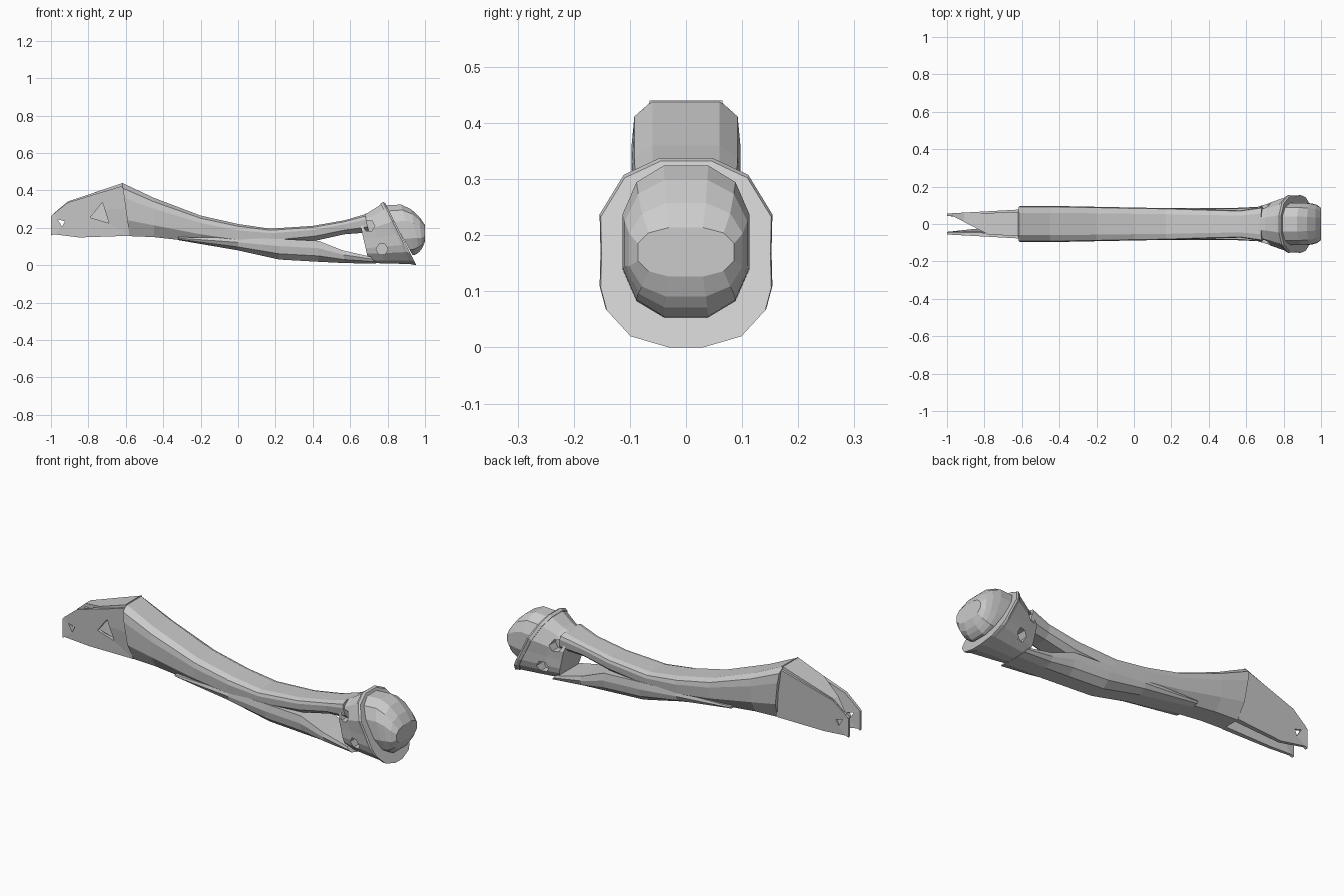
import bpy, bmesh, math

if "Cube" in bpy.data.objects:
    bpy.data.objects.remove(bpy.data.objects["Cube"])


def make(name, verts, faces):
    me = bpy.data.meshes.new(name)
    bm = bmesh.new()
    vs = [bm.verts.new(v) for v in verts]
    for f in faces:
        bm.faces.new([vs[i] for i in f])
    bmesh.ops.recalc_face_normals(bm, faces=bm.faces)
    bm.to_mesh(me)
    bm.free()
    ob = bpy.data.objects.new(name, me)
    bpy.context.collection.objects.link(ob)
    return ob


def loft(name, profile, stations):
    """Sweep a (u, v) profile; station = (top x, top z, bottom x, bottom z, half width)."""
    n, verts = len(profile), []
    for xt, zt, xb, zb, w in stations:
        verts += [(xb + (xt - xb) * v, u * w, zb + (zt - zb) * v) for u, v in profile]
    faces = [[k * n + i, k * n + (i + 1) % n, (k + 1) * n + (i + 1) % n, (k + 1) * n + i]
             for k in range(len(stations) - 1) for i in range(n)]
    faces += [list(range(n)), [len(verts) - n + i for i in range(n)]]
    return make(name, verts, faces)


def prism(name, pts, near, far):
    """Side-view outline (x, z) extruded between two y functions of (x, z)."""
    n = len(pts)
    verts = [(x, near(x, z), z) for x, z in pts] + [(x, far(x, z), z) for x, z in pts]
    faces = [[i, (i + 1) % n, n + (i + 1) % n, n + i] for i in range(n)]
    faces += [list(range(n)), list(range(n, 2 * n))]
    return make(name, verts, faces)


def mirror_profile(half):
    return half + [(-u, v) for u, v in reversed(half)]


def cut(ob, cutter):
    m = ob.modifiers.new("cut", 'BOOLEAN')
    m.operation, m.solver, m.object = 'DIFFERENCE', 'EXACT', cutter
    cutter.hide_render = True
    cutter.hide_viewport = True


# Curved upper beam
beam_profile = mirror_profile([(.55, 0), (.93, .3), (1, .72), (.95, .9), (.62, 1)])
loft("upper_beam", beam_profile, [
    (-.62, .44, -.58, .155, .097), (-.45, .36, -.45, .15, .097),
    (-.2, .265, -.2, .122, .092), (0, .22, 0, .10, .088),
    (.17, .195, .2, .108, .085), (.4, .21, .42, .132, .077),
    (.57, .24, .57, .165, .073), (.68, .272, .70, .175, .09)])

# Lower strut, joined to the beam ahead of the open window
strut_profile = mirror_profile([(.5, 0), (.9, .28), (1, .65), (.95, 1)])
loft("lower_strut", strut_profile, [
    (-.32, .15, -.32, .134, .082), (0, .145, 0, .079, .085),
    (.22, .14, .22, .03, .086), (.43, .13, .43, .018, .085),
    (.56, .079, .57, .011, .087), (.71, .045, .74, .008, .095)])

# Flared collar and slanted rim plate
rim_profile = mirror_profile([(.2, 0), (.65, .06), (.93, .2), (1, .32),
                              (.99, .5), (1, .7), (.72, .91), (.3, 1)])
collar = loft("collar", rim_profile, [
    (.645, .258, .70, .012, .092), (.70, .283, .79, .009, .114),
    (.765, .325, .93, .006, .145)])
loft("rim_plate", rim_profile, [
    (.762, .328, .925, .004, .147), (.775, .338, .94, .002, .154),
    (.787, .332, .953, .0, .152)])

# Faceted dome, nearly square-ended in plan, rounded in side view
dome_profile = [(1.04 * math.copysign(abs(math.cos(a)) ** .8, math.cos(a)),
                 .5 + .5 * math.copysign(abs(math.sin(a)) ** .8, math.sin(a)))
                for a in [2 * math.pi * (i + .5) / 12 for i in range(12)]]
loft("dome", dome_profile, [
    (.785, .323, .935, .05, .112), (.87, .328, .95, .052, .112),
    (.925, .302, .97, .068, .108), (.97, .26, .985, .088, .10),
    (1.0, .215, 1.0, .125, .085)])

# Screw recesses on both sides of the collar
for side in (-1, 1):
    for x, z in ((.70, .21), (.77, .085)):
        hole = [(x + .032 * math.cos(i * math.pi / 3), z + .032 * math.sin(i * math.pi / 3))
                for i in range(6)]
        cut(collar, prism("recess_cutter", hole,
                          lambda q, r, s=side: s * .06, lambda q, r, s=side: s * .2))

# Fork cheeks, left end, tucked inward along the bottom near the beam
cheek = [(-1, .158), (-.985, .165), (-.85, .148), (-.58, .157), (-.6, .3), (-.615, .425),
         (-.91, .335), (-.985, .275), (-1, .26)]
pocket = [(-.79, .255), (-.725, .335), (-.69, .225)]
tip_hole = [(-.965, .245), (-.925, .235), (-.94, .205)]


def outer(x, z):
    tuck = .02 if x > -.9 and z < .16 else 0
    return .056 + .055 * (x + 1) - tuck


for side, name in ((-1, "front_fork_cheek"), (1, "back_fork_cheek")):
    ob = prism(name, cheek, lambda x, z, s=side: s * outer(x, z),
               lambda x, z, s=side: s * (outer(x, z) - .014 - .03 * (x + 1)))
    for pts in [tip_hole] + ([pocket] if side < 0 else []):
        cut(ob, prism("fork_cutter", pts, lambda x, z, s=side: s * .005,
                      lambda x, z, s=side: s * .2))

# Sloping roof joining the cheeks, its free end cut diagonally
roof = [(-.615, .065, .44), (-.91, .054, .34), (-.985, .05, .277),
        (-.91, .012, .34), (-.78, -.056, .384), (-.615, -.065, .44)]
verts = roof + [(x, y, z - .02) for x, y, z in roof]
make("fork_roof", verts, [[0, 1, 3], [0, 3, 4, 5], [1, 2, 3], [6, 7, 9], [6, 9, 10, 11], [7, 8, 9]] +
     [[i, (i + 1) % 6, 6 + (i + 1) % 6, 6 + i] for i in range(6)])
